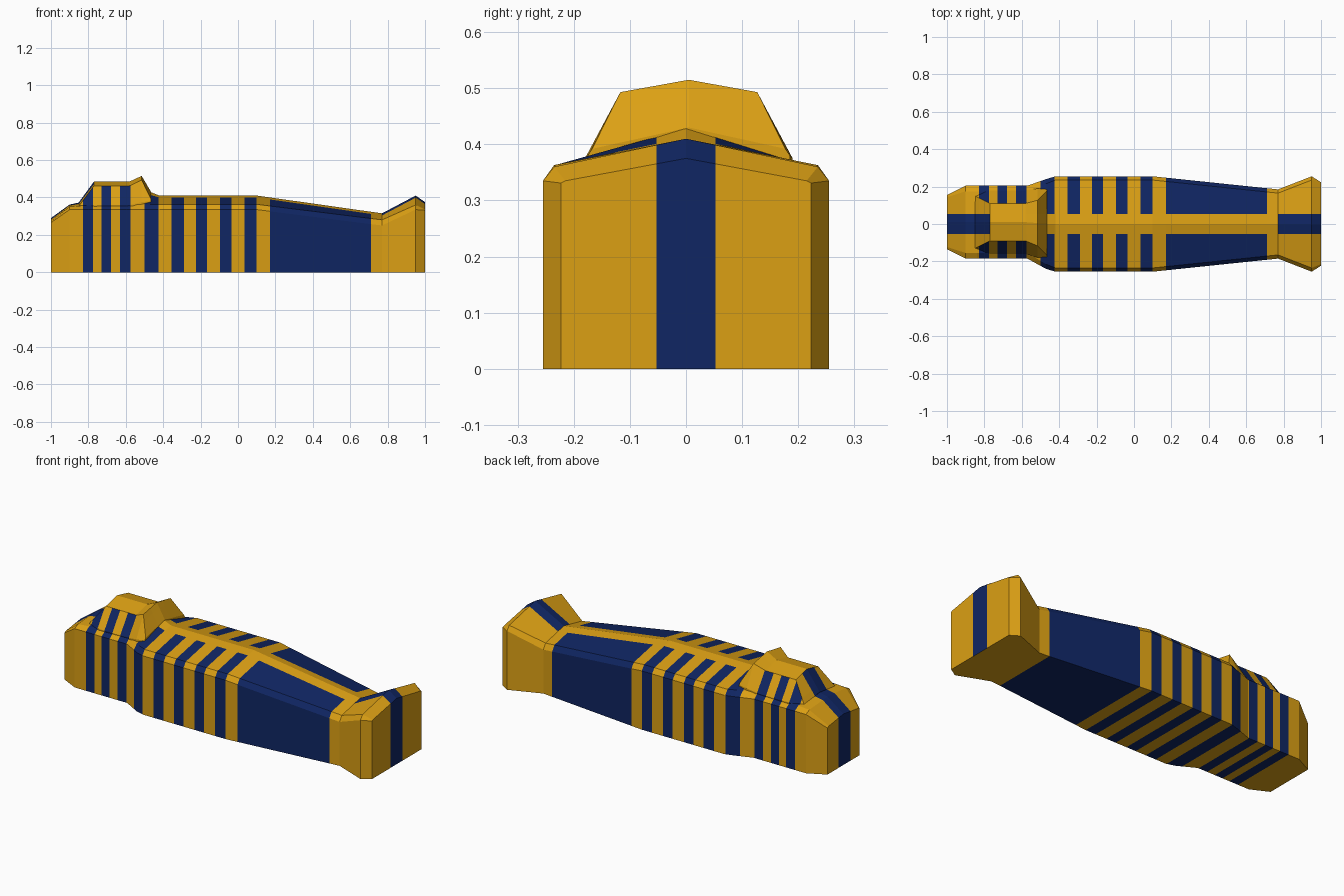
import bpy, bmesh

if "Cube" in bpy.data.objects:
    bpy.data.objects.remove(bpy.data.objects["Cube"])


def make_material(name, rgb):
    mat = bpy.data.materials.new(name)
    mat.use_nodes = True
    mat.diffuse_color = (*rgb, 1)
    mat.node_tree.nodes["Principled BSDF"].inputs["Base Color"].default_value = (*rgb, 1)
    return mat


MATERIALS = [make_material("gold", (0.71, 0.35, 0.007)),
             make_material("deep_blue", (0.005, 0.019, 0.125))]
GOLD, BLUE = 0, 1

# Blue bands along the length, and the half width of the centre line
BANDS = [(-.83, -.775), (-.73, -.68), (-.63, -.575), (-.5, -.425), (-.355, -.29),
         (-.225, -.165), (-.095, -.035), (.035, .1), (.17, .71)]
CENTRE = .053


def band_colour(x):
    return BLUE if any(a < x < b for a, b in BANDS) else GOLD


def loft(name, stations, section, rule):
    """Skin mirrored cross-sections along x, cut the bands, colour by rule."""
    bm = bmesh.new()
    rings = []
    for x, cy, *dims in stations:
        half = section(*dims)
        ring = half + [(-y, z) for y, z in reversed(half) if y > 0]
        rings.append([bm.verts.new((x, cy + y, z)) for y, z in ring])
    count = len(rings[0])
    for a, b in zip(rings, rings[1:]):
        for i in range(count):
            j = (i + 1) % count
            bm.faces.new((a[i], a[j], b[j], b[i]))
    bm.faces.new(rings[0])
    bm.faces.new(rings[-1][::-1])
    bmesh.ops.recalc_face_normals(bm, faces=bm.faces[:])
    cuts = [((x, 0, 0), (1, 0, 0)) for band in BANDS for x in band]
    cuts += [((0, y, 0), (0, 1, 0)) for y in (-CENTRE, CENTRE)]
    for co, no in cuts:
        bmesh.ops.bisect_plane(bm, geom=bm.verts[:] + bm.edges[:] + bm.faces[:],
                               dist=1e-5, plane_co=co, plane_no=no)
    bm.normal_update()
    for f in bm.faces:
        f.material_index = rule(f.calc_center_median(), f.normal)
    mesh = bpy.data.meshes.new(name)
    bm.to_mesh(mesh)
    bm.free()
    for mat in MATERIALS:
        mesh.materials.append(mat)
    obj = bpy.data.objects.new(name, mesh)
    bpy.context.collection.objects.link(obj)
    return obj


# Coffin body: width, bevel inset, wall top, bevel top, ridge
def body_section(w, inset, wall, bevel, ridge):
    return [(w, 0), (w, wall), (w - inset, bevel), (0, ridge)]


def body_rule(c, n):
    if n.z > -.5 and abs(c.y) < CENTRE:
        return BLUE if c.x > .77 or c.x < -.77 else GOLD
    return band_colour(c.x)


loft("coffin_body", [
    (-1, .01, .145, .012, .265, .272, .29),
    (-.9, .01, .195, .03, .335, .35, .362),
    (-.84, .01, .195, .03, .335, .355, .375),
    (-.57, .01, .195, .03, .335, .36, .40),
    (-.47, 0, .24, .025, .335, .363, .43),
    (-.42, 0, .255, .02, .335, .363, .41),
    (.1, 0, .255, .02, .335, .363, .41),
    (.77, 0, .185, .02, .25, .28, .315),
    (.95, 0, .255, .02, .335, .36, .41),
    (1, 0, .223, .008, .331, .335, .375),
], body_section, body_rule)


# Raised headdress and face: base width, base height, edge width, edge height, ridge
def headdress_section(base, base_z, edge, edge_z, ridge):
    return [(base, .30), (base, base_z), (edge, edge_z), (0, ridge)]


def headdress_rule(c, n):
    if c.x < -.77 and abs(c.y) < CENTRE:
        return BLUE
    if abs(n.y) < .5 or c.x > -.57:
        return GOLD
    return band_colour(c.x)


loft("headdress", [
    (-.85, .01, .145, .345, .14, .355, .375),
    (-.77, .01, .17, .36, .10, .462, .485),
    (-.58, .01, .17, .36, .10, .462, .485),
    (-.515, .005, .185, .375, .122, .493, .515),
    (-.465, .005, .18, .38, .172, .392, .43),
], headdress_section, headdress_rule)
